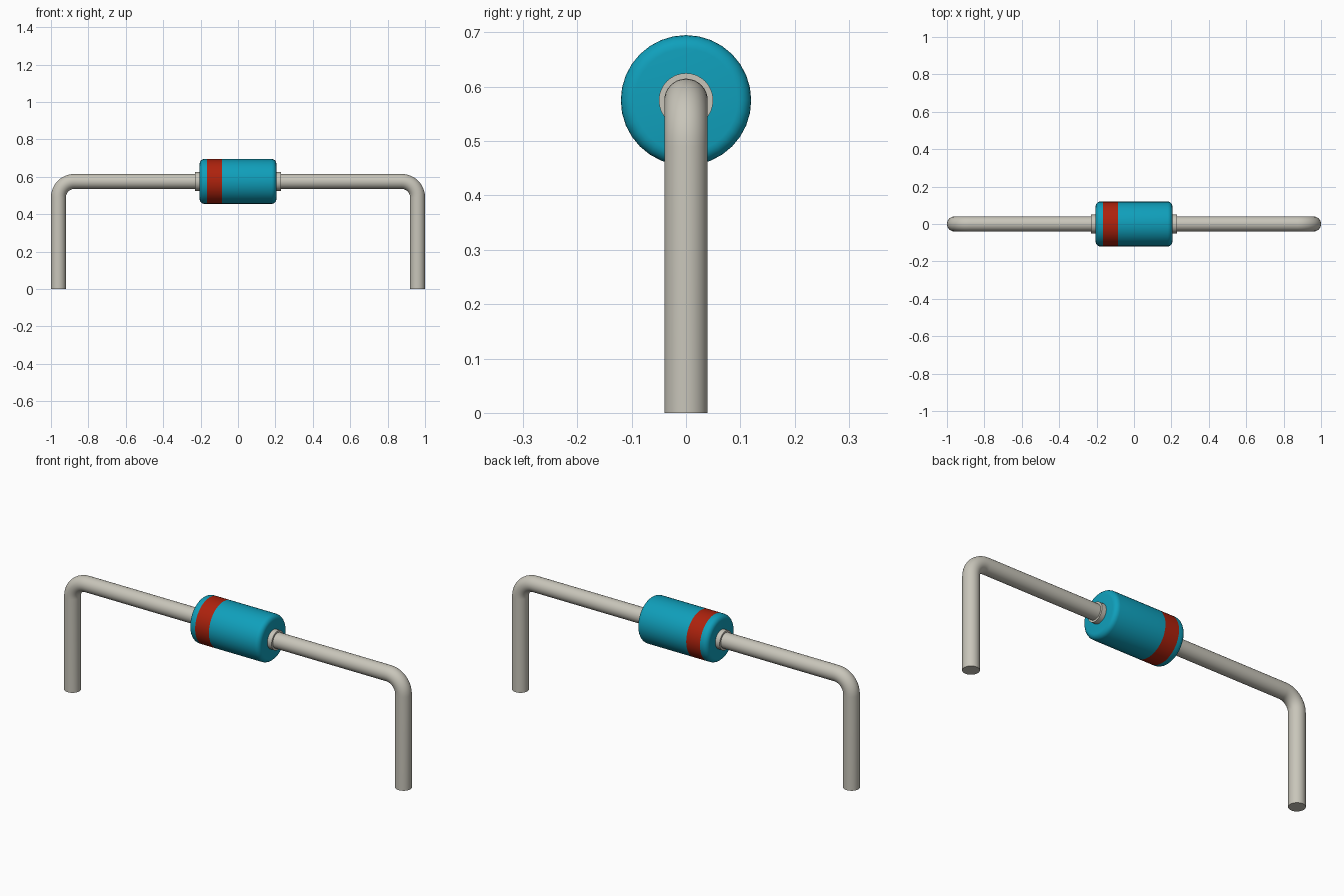
import bpy, bmesh
from math import sin, cos, pi, radians
from mathutils import Vector

AXIS_Z = 0.575      # height of the body axis
WIRE_R = 0.04
BEND_R = 0.085      # bend radius along the wire centre
REACH = 1 - WIRE_R  # x of the vertical legs

cube = bpy.data.objects.get("Cube")
if cube:
    bpy.data.objects.remove(cube, do_unlink=True)


def material(name, rgb, rough=0.5):
    mat = bpy.data.materials.new(name)
    mat.use_nodes = True
    mat.diffuse_color = (*rgb, 1)
    bsdf = mat.node_tree.nodes["Principled BSDF"]
    bsdf.inputs["Base Color"].default_value = (*rgb, 1)
    bsdf.inputs["Roughness"].default_value = rough
    return mat


metal = material("tinned metal", (0.58, 0.56, 0.49))
teal = material("teal coating", (0.005, 0.35, 0.5))
red = material("red band", (0.42, 0.016, 0.004))


def sweep(name, stations, sides, mats, rule=None):
    """Skin rings along stations (x, z, heading, radius) in the XZ plane."""
    bm = bmesh.new()
    rings = []
    for x, z, heading, r in stations:
        up = Vector((-sin(heading), 0, cos(heading)))
        side = Vector((0, 1, 0))
        centre = Vector((x, 0, z))
        rings.append([bm.verts.new(centre + r * (up * cos(a) + side * sin(a)))
                      for a in (2 * pi * i / sides for i in range(sides))])
    for a, b in zip(rings, rings[1:]):
        for i in range(sides):
            j = (i + 1) % sides
            bm.faces.new((a[i], a[j], b[j], b[i]))
    bm.faces.new(rings[0])
    bm.faces.new(rings[-1])
    bmesh.ops.recalc_face_normals(bm, faces=bm.faces)
    if rule:
        for f in bm.faces:
            f.material_index = rule(f.calc_center_median())
    mesh = bpy.data.meshes.new(name)
    bm.to_mesh(mesh)
    bm.free()
    for m in mats:
        mesh.materials.append(m)
    obj = bpy.data.objects.new(name, mesh)
    bpy.context.collection.objects.link(obj)
    bpy.ops.object.select_all(action='DESELECT')
    obj.select_set(True)
    bpy.context.view_layer.objects.active = obj
    bpy.ops.object.shade_smooth_by_angle(angle=radians(35))
    return obj


# Bent lead wires, one each side
STEPS = 10
for name, s in (("left_lead", 1), ("right_lead", -1)):
    path = [(0.15 * s, AXIS_Z, 0, WIRE_R)]
    for k in range(STEPS + 1):
        t = pi / 2 * k / STEPS
        path.append((s * (REACH - BEND_R + BEND_R * sin(t)),
                     AXIS_Z - BEND_R + BEND_R * cos(t), -s * t, WIRE_R))
    path.append((s * REACH, 0, -s * pi / 2, WIRE_R))
    sweep(name, path, 32, [metal])

# Small collars where the leads enter the body
for name, s in (("left_collar", 1), ("right_collar", -1)):
    sweep(name, [(s * 0.15, AXIS_Z, 0, 0.05), (s * 0.23, AXIS_Z, 0, 0.05)],
          32, [metal])

# Rounded body with the painted polarity band
HALF, RADIUS, ROUND = 0.205, 0.12, 0.025
end = [(HALF - ROUND + ROUND * cos(t), RADIUS - ROUND + ROUND * sin(t))
       for t in (pi / 2 * k / 5 for k in range(6))]
profile = ([(-x, r) for x, r in end] + [(-0.165, RADIUS), (-0.085, RADIUS)]
           + end[::-1])
sweep("body", [(x, AXIS_Z, 0, r) for x, r in profile], 32, [teal, red],
      lambda c: int(-0.165 < c.x < -0.085))
